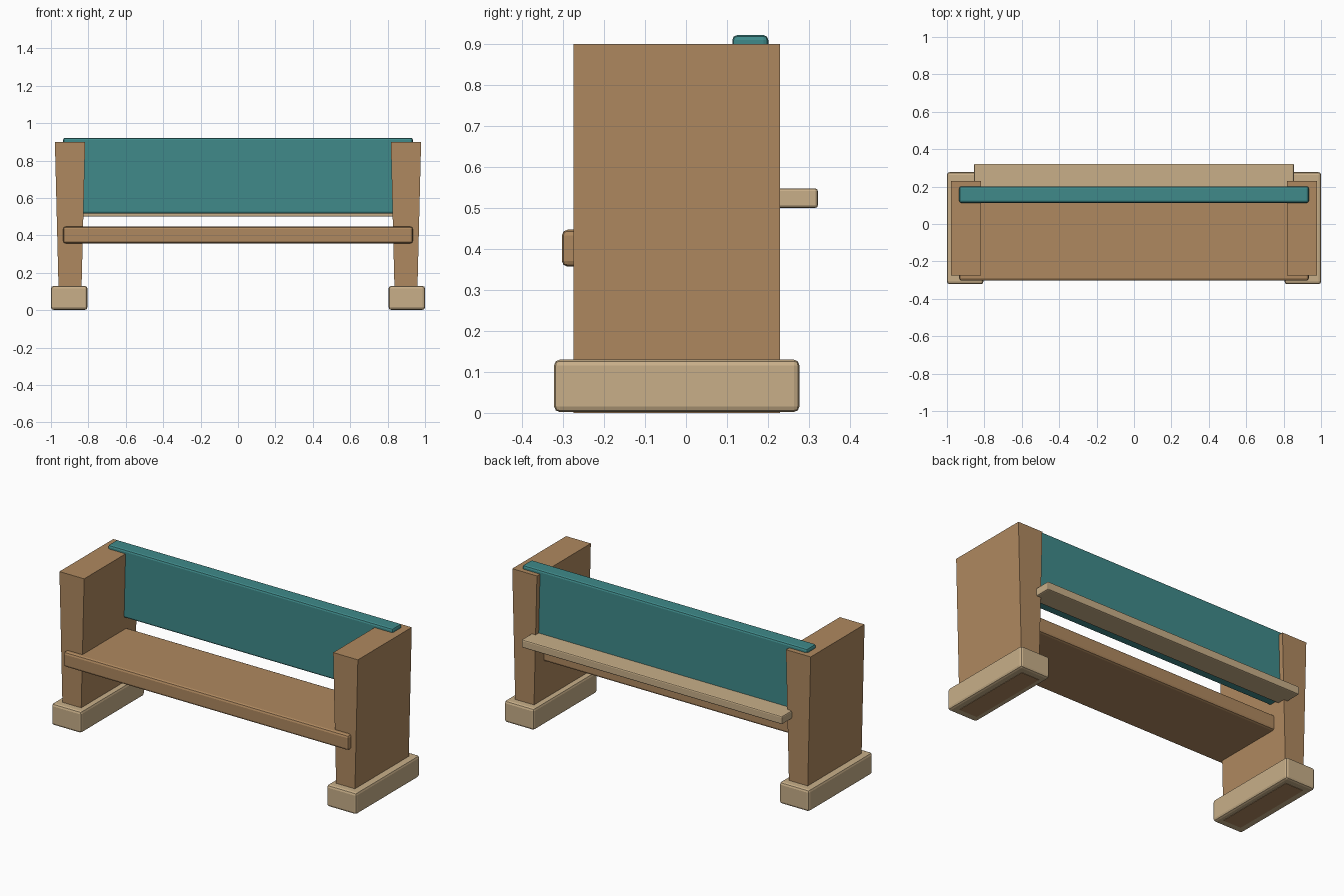
import bpy, bmesh

if "Cube" in bpy.data.objects:
    bpy.data.objects.remove(bpy.data.objects["Cube"])


def material(name, rgb):
    m = bpy.data.materials.new(name)
    m.diffuse_color = (*rgb, 1)
    m.use_nodes = True
    m.node_tree.nodes["Principled BSDF"].inputs["Base Color"].default_value = m.diffuse_color
    return m


brown = material("brown_wood", (0.43, 0.25, 0.115))
tan = material("pale_wood", (0.58, 0.43, 0.25))
teal = material("teal_paint", (0.05, 0.255, 0.255))


def box(name, lo, hi, mat, bevel=0.0, top_scale=1.0):
    """Box between two corners; top_scale widens the top in x."""
    mesh = bpy.data.meshes.new(name)
    bm = bmesh.new()
    bmesh.ops.create_cube(bm, size=1)
    size = [b - a for a, b in zip(lo, hi)]
    for v in bm.verts:
        if v.co.z > 0:
            v.co.x *= top_scale
        v.co = [c * s for c, s in zip(v.co, size)]
    bm.to_mesh(mesh)
    bm.free()
    obj = bpy.data.objects.new(name, mesh)
    obj.location = [(a + b) / 2 for a, b in zip(lo, hi)]
    bpy.context.collection.objects.link(obj)
    mesh.materials.append(mat)
    if bevel:
        mod = obj.modifiers.new("bevel", 'BEVEL')
        mod.width = bevel
        mod.segments = 2
    return obj


# End panels (flaring outward toward the top) and their feet
for side, s in (("left", -1), ("right", 1)):
    cx = 0.898 * s
    box(side + "_end_panel", (cx - 0.0585, -0.275, 0), (cx + 0.0585, 0.23, 0.9),
        brown, top_scale=0.162 / 0.117)
    box(side + "_foot", (0.9025 * s - 0.0975, -0.322, 0.002),
        (0.9025 * s + 0.0975, 0.277, 0.13), tan, 0.014)

# Seat board, running into both end panels
box("seat", (-0.935, -0.303, 0.357), (0.935, 0.147, 0.447), brown, 0.014)

# Backrest, its top edge showing above the end panels
box("backrest", (-0.935, 0.113, 0.517), (0.935, 0.201, 0.922), teal, 0.012)

# Book shelf on the back
box("rear_shelf", (-0.855, 0.18, 0.5), (0.855, 0.322, 0.548), tan, 0.007)
